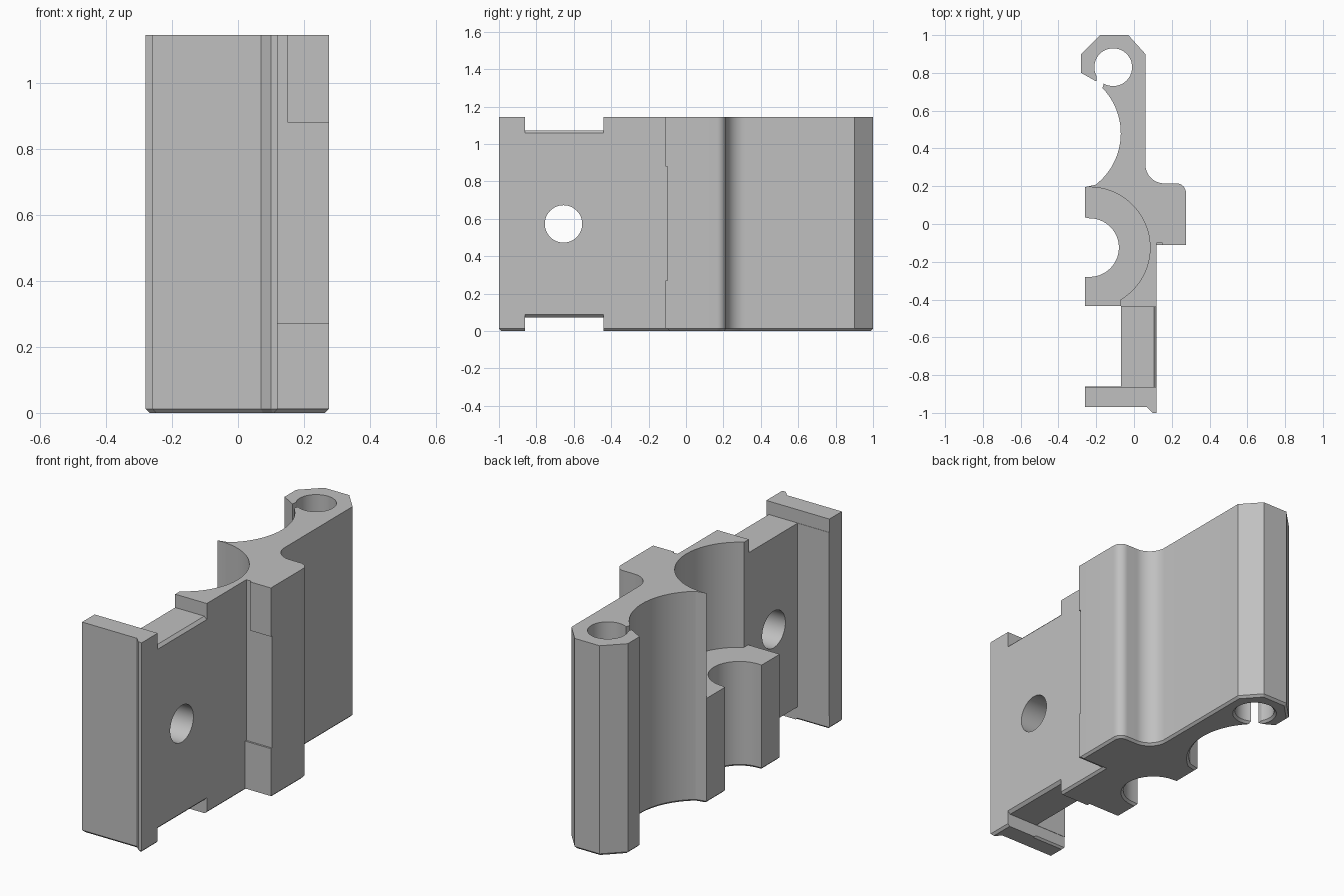
import bpy, bmesh, math
from mathutils import Matrix

if "Cube" in bpy.data.objects:
    bpy.data.objects.remove(bpy.data.objects["Cube"], do_unlink=True)

HEIGHT = 1.145
MID = HEIGHT / 2
BORE = (-0.235, -0.125)

grey = bpy.data.materials.new("plain grey")
grey.use_nodes = True
grey.diffuse_color = (0.53, 0.53, 0.53, 1)
grey.node_tree.nodes["Principled BSDF"].inputs["Base Color"].default_value = (0.53, 0.53, 0.53, 1)


def arc(cx, cy, r, start, end, n):
    angles = [math.radians(start + (end - start) * i / n) for i in range(n + 1)]
    return [(cx + r * math.cos(a), cy + r * math.sin(a)) for a in angles]


def prism(name, points, low, high, chamfer=0, matrix=None):
    """Extrude a flat outline along z, with an optional chamfer on the lower rim."""
    bm = bmesh.new()
    base = bm.faces.new([bm.verts.new((x, y, low)) for x, y in points])
    top = bmesh.ops.extrude_face_region(bm, geom=[base], use_keep_orig=True)
    verts = [v for v in top["geom"] if isinstance(v, bmesh.types.BMVert)]
    bmesh.ops.translate(bm, verts=verts, vec=(0, 0, high - low))
    bmesh.ops.recalc_face_normals(bm, faces=bm.faces)
    if chamfer:
        bmesh.ops.bevel(bm, geom=list(base.edges), offset=chamfer, segments=1,
                        affect='EDGES', clamp_overlap=False)
    if matrix:
        bm.transform(matrix)
    bmesh.ops.recalc_face_normals(bm, faces=bm.faces)
    mesh = bpy.data.meshes.new(name)
    bm.to_mesh(mesh)
    bm.free()
    mesh.materials.append(grey)
    ob = bpy.data.objects.new(name, mesh)
    bpy.context.collection.objects.link(ob)
    return ob


def rect(x0, x1, y0, y1):
    return [(x0, y0), (x1, y0), (x1, y1), (x0, y1)]


def cut(target, cutter):
    cutter.hide_render = True
    mod = target.modifiers.new("cut", 'BOOLEAN')
    mod.operation, mod.solver, mod.object = 'DIFFERENCE', 'EXACT', cutter
    bpy.context.view_layer.objects.active = target
    bpy.ops.object.modifier_apply(modifier=mod.name)
    bpy.data.objects.remove(cutter, do_unlink=True)


# Bracket outline: end lip, plate, rib, hinge clip, hollow side and collar
outline = [(0.07, -0.97), (0.10, -1), (0.12, -1), (0.12, -0.10), (0.275, -0.10)]
outline += arc(0.225, 0.165, 0.05, 0, 90, 8)
outline += arc(0.16, 0.315, 0.10, 270, 180, 12)
outline += [(0.06, 0.90), (-0.03, 1), (-0.18, 1), (-0.28, 0.90), (-0.28, 0.80), (-0.20, 0.755)]
outline += arc(-0.11, 0.83, 0.10, 209, -120, 44)
outline += arc(-0.415, 0.48, 0.345, 44, -52, 28)
outline += [(-0.26, 0.195), (-0.26, 0.035)]
outline += arc(*BORE, 0.155, 90, -90, 28)
outline += [(-0.26, -0.28), (-0.26, -0.435), (-0.07, -0.435),
            (-0.07, -0.86), (-0.26, -0.86), (-0.26, -0.97)]
body = prism("bracket_body", outline, 0, HEIGHT, chamfer=0.012)

# Wide bore above the collar
wide = arc(*BORE, 0.32, -59, 90, 40) + [(-0.4, 0.195), (-0.4, -0.6), (-0.07, -0.6)]
cut(body, prism("bore_cutter", wide, MID, HEIGHT + 0.2))

# Notches in the plate, top and bottom, each with a sloped outer edge
along_y = Matrix.Rotation(math.radians(90), 4, 'X')
notch = [(-0.5, 0.5), (0.105, 0.5), (0.135, 0.47), (0.4, 0.47), (0.4, 0.7), (-0.5, 0.7)]
for side in (1, -1):
    shape = [(x, MID + side * z) for x, z in notch]
    cut(body, prism("notch_cutter", shape, 0.44, 0.862, matrix=along_y))

# Round hole through the plate
drill = Matrix.Translation((0, -0.655, MID)) @ Matrix.Rotation(math.radians(90), 4, 'Y')
cut(body, prism("hole_cutter", arc(0, 0, 0.10, 0, 352.5, 47), -0.5, 0.5, matrix=drill))

# Thin raised pads on the front of the rib
prism("upper_rib_pad", rect(0.15, 0.275, -0.11, -0.10), 0.88, HEIGHT)
prism("lower_rib_pad", rect(0.12, 0.275, -0.11, -0.10), 0.012, 0.27)

bpy.ops.object.select_all(action='DESELECT')
body.select_set(True)
bpy.context.view_layer.objects.active = body
bpy.ops.object.shade_smooth_by_angle(angle=math.radians(25))
